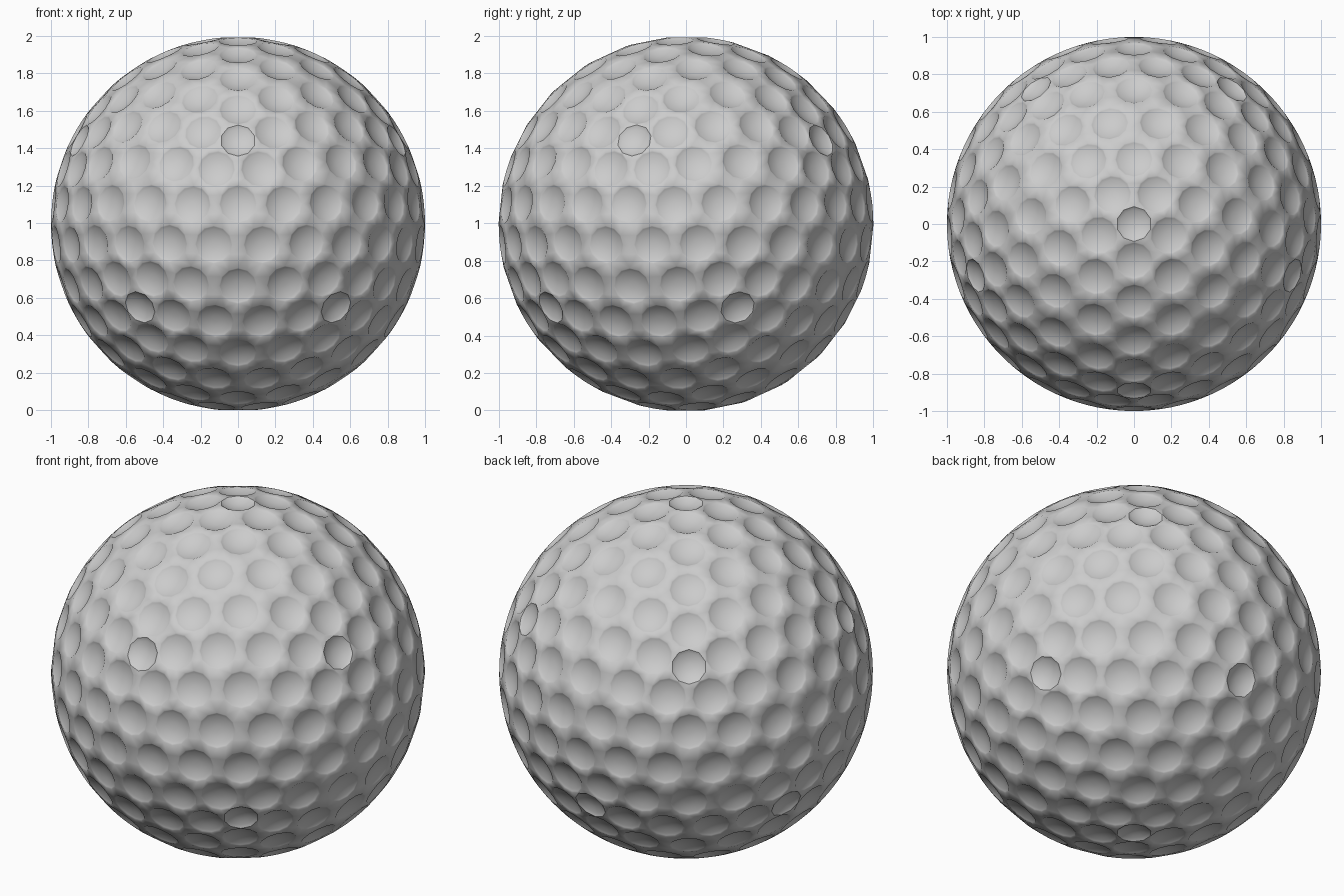
import bpy, bmesh, math
from mathutils import Matrix

if "Cube" in bpy.data.objects:
    bpy.data.objects.remove(bpy.data.objects["Cube"])

FREQ = 5                      # dimples per icosahedron edge
PROFILE = [(0.93, 0.18), (0.8, 0.4), (0.6, 0.67), (0.4, 0.85), (0.2, 0.96)]  # (radius, depth) fractions

# Dimple directions: icosahedron faces divided evenly and pushed onto the sphere
ico = bmesh.new()
bmesh.ops.create_icosphere(ico, subdivisions=1, radius=1,
                           matrix=Matrix.Rotation(-math.pi / 2, 4, 'Z'))
centres = {}
for f in ico.faces:
    a, b, c = (v.co for v in f.verts)
    for i in range(FREQ + 1):
        for j in range(FREQ + 1 - i):
            k = FREQ - i - j
            d = ((a * i + b * j + c * k) / FREQ).normalized()
            key = tuple(round(x, 3) + 0.0 for x in d)
            centres[key] = (d, FREQ in (i, j, k))
ico.free()
dimples = list(centres.values())

bm = bmesh.new()
owner, rims, apexes = {}, [], []
for d, five in dimples:
    n, r = (10, 0.093) if five else (12, 0.102)
    # line the rim up with the nearest neighbouring dimple
    near = min((e for e, _ in dimples if e is not d), key=lambda e: (e - d).length)
    u = (near - d * near.dot(d)).normalized()
    w = d.cross(u)
    h = math.sqrt(1 - r * r)
    ring = [bm.verts.new(d * h + (u * math.cos(t) + w * math.sin(t)) * r)
            for t in (2 * math.pi * i / n for i in range(n))]
    rims.append(ring)
    apexes.append(bm.verts.new(d))

# Land between the dimples: hull of all rims, with the caps removed
bmesh.ops.convex_hull(bm, input=bm.verts[:])
bmesh.ops.delete(bm, geom=apexes, context='VERTS')
for idx, ring in enumerate(rims):
    for v in ring:
        owner[v] = idx
caps = [f for f in bm.faces if len({owner[v] for v in f.verts}) == 1]
bmesh.ops.delete(bm, geom=caps, context='FACES')

# Bowls
for (d, five), ring in zip(dimples, rims):
    n = len(ring)
    depth = 0.028 if five else 0.025
    mid = sum((v.co for v in ring), d * 0) / n
    prev = ring
    for s, z in PROFILE:
        cur = [bm.verts.new(mid + (v.co - mid) * s - d * depth * z) for v in ring]
        for i in range(n):
            k = (i + 1) % n
            bm.faces.new((prev[i], prev[k], cur[k], cur[i]))
        prev = cur
    bm.faces.new(prev)
    if five:
        for i in range(n):
            e = bm.edges.get((ring[i], ring[(i + 1) % n]))
            if e:
                e.smooth = False

bmesh.ops.recalc_face_normals(bm, faces=bm.faces[:])
for f in bm.faces:
    f.smooth = True
low = min(v.co.z for v in bm.verts if v.is_valid)
bmesh.ops.translate(bm, verts=bm.verts[:], vec=(0, 0, -low))

mesh = bpy.data.meshes.new("dimpled_ball")
bm.to_mesh(mesh)
bm.free()
ball = bpy.data.objects.new("dimpled_ball", mesh)
bpy.context.collection.objects.link(ball)
